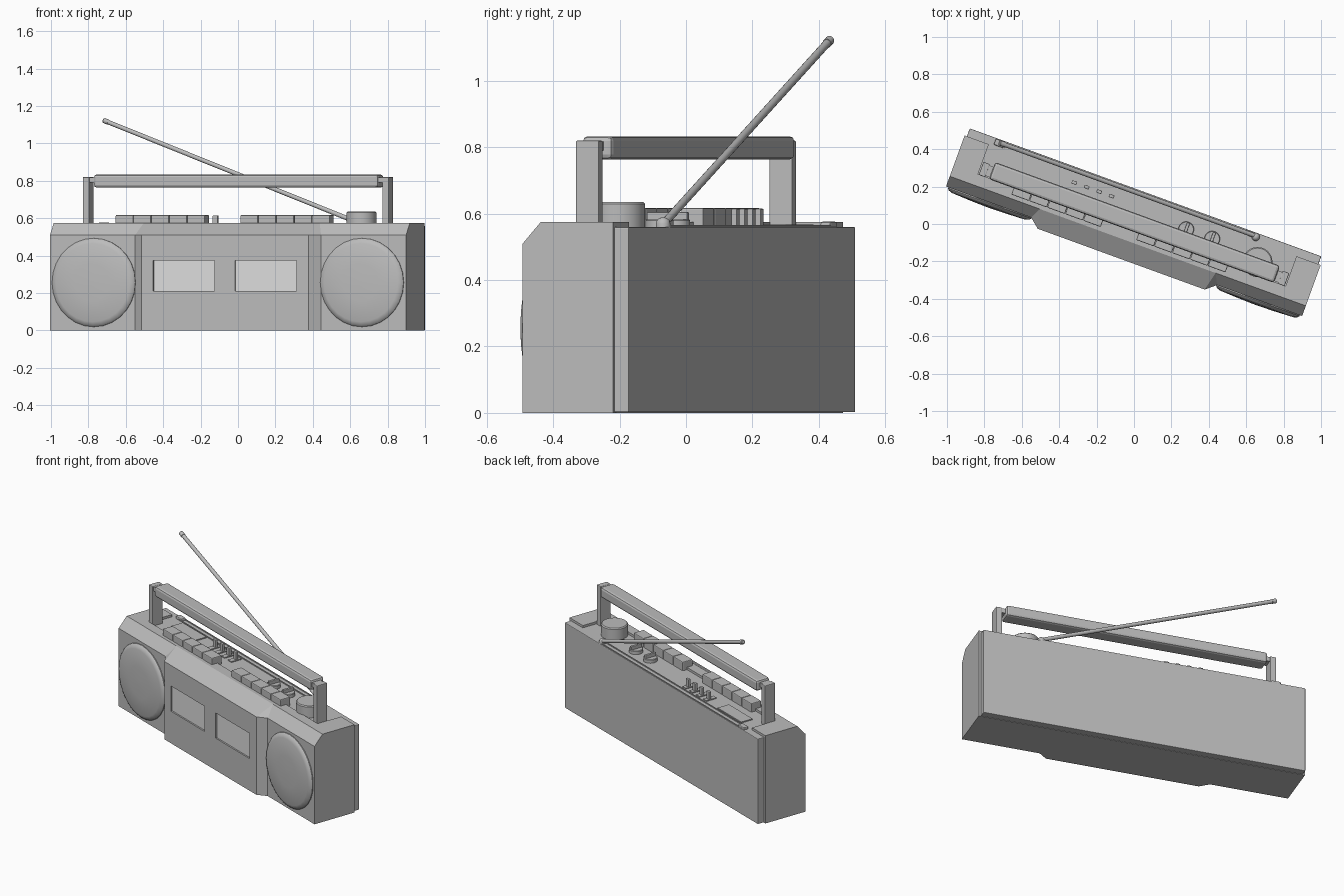
import bpy, bmesh, math
from mathutils import Matrix, Vector

if "Cube" in bpy.data.objects:
    bpy.data.objects.remove(bpy.data.objects["Cube"])

TURN = Matrix.Rotation(math.radians(-20), 4, 'Z')


def material(name, v):
    m = bpy.data.materials.new(name)
    m.diffuse_color = (v, v, v, 1)
    m.use_nodes = True
    m.node_tree.nodes["Principled BSDF"].inputs["Base Color"].default_value = m.diffuse_color
    return m


BODY = material("body_grey", 0.5)
PANE = material("window_light_grey", 0.72)


def finish(name, bm, mat=BODY, bevel=0.0, smooth=False):
    """Turn a bmesh into an object, swung to the model's stance."""
    bmesh.ops.recalc_face_normals(bm, faces=bm.faces)
    bm.transform(TURN)
    me = bpy.data.meshes.new(name)
    bm.to_mesh(me)
    bm.free()
    me.materials.append(mat)
    ob = bpy.data.objects.new(name, me)
    bpy.context.collection.objects.link(ob)
    if bevel:
        b = ob.modifiers.new("bevel", 'BEVEL')
        b.width, b.segments, b.limit_method = bevel, 2, 'ANGLE'
    if smooth:
        bpy.ops.object.select_all(action='DESELECT')
        ob.select_set(True)
        bpy.context.view_layer.objects.active = ob
        bpy.ops.object.shade_smooth_by_angle(angle=math.radians(35))
    return ob


def box(name, x, y, z, mat=BODY, bevel=0.0):
    bm = bmesh.new()
    bmesh.ops.create_cube(bm, size=1)
    for v in bm.verts:
        for i, (a, b) in enumerate((x, y, z)):
            v.co[i] = a if v.co[i] < 0 else b
    return finish(name, bm, mat, bevel)


def extrude_x(name, profile, x0, x1, bevel=0.0):
    """Extrude a (y, z) outline along the width."""
    bm = bmesh.new()
    f = bm.faces.new([bm.verts.new((x0, y, z)) for y, z in profile])
    r = bmesh.ops.extrude_face_region(bm, geom=[f])
    vs = [g for g in r["geom"] if isinstance(g, bmesh.types.BMVert)]
    bmesh.ops.translate(bm, vec=(x1 - x0, 0, 0), verts=vs)
    return finish(name, bm, BODY, bevel)


def lathe(name, profile, place, sides=32):
    """Spin (radius, height) points about z, then place the result."""
    bm = bmesh.new()
    rings = [[bm.verts.new((r * math.cos(2 * math.pi * i / sides),
                            r * math.sin(2 * math.pi * i / sides), h))
              for i in range(sides)] for r, h in profile]
    for a, b in zip(rings, rings[1:]):
        for i in range(sides):
            j = (i + 1) % sides
            bm.faces.new((a[i], a[j], b[j], b[i]))
    bm.faces.new(rings[0])
    bm.faces.new(rings[-1])
    bm.transform(place)
    return finish(name, bm, smooth=True)


# Main housing with sloped front edge and sunken top deck
extrude_x("housing", [(-.155, 0), (-.155, .51), (-.097, .575), (-.035, .575),
                      (-.035, .56), (.135, .56), (.135, 0)], -1.013, 1.013)
box("back_shell", (-1, 1), (.12, .18), (.002, .56), bevel=.004)

# Protruding centre block with two sunken cassette windows
bm = bmesh.new()
for s in (-1, 1):
    for p in ((.535, -.15, 0), (.475, -.2, 0), (.475, -.2, .51),
              (.535, -.15, .51), (.5, -.097, .575), (.475, -.097, 0)):
        bm.verts.new((s * p[0], p[1], p[2]))
hull = bmesh.ops.convex_hull(bm, input=bm.verts)
bmesh.ops.dissolve_limit(bm, angle_limit=.01, verts=bm.verts, edges=bm.edges)
centre = finish("centre_block", bm)
for side, (a, b) in (("left", (-.41, -.06)), ("right", (.055, .405))):
    cut = box(side + "_window_cutter", (a, b), (-.25, -.186), (.21, .375))
    cut.hide_render = True
    cut.hide_viewport = True
    m = centre.modifiers.new("window_" + side, 'BOOLEAN')
    m.operation, m.object, m.solver = 'DIFFERENCE', cut, 'EXACT'
    box(side + "_window", (a, b), (-.19, -.183), (.21, .375), PANE)

# Parts mirrored left and right
for s, side in ((-1, "left"), (1, "right")):
    def span(a, b):
        return tuple(sorted((s * a, s * b)))
    box(side + "_top_pad", span(.875, 1.013), (-.035, .135), (.5, .575))
    place = Matrix.Translation((s * .763, -.15, .256)) @ Matrix.Rotation(math.pi / 2, 4, 'X')
    lathe(side + "_speaker", [(.237, 0), (.237, .01), (.229, .02), (.21, .027),
                              (.1, .032), (.02, .034)], place, 28)
    box(side + "_handle_arm", span(.833, .87), (-.037, .037), (.55, .82), bevel=.004)
    box(side + "_handle_hinge", span(.79, .85), (-.03, .03), (.79, .818))

# Carrying handle bar
box("handle_bar", (-.81, .81), (-.04, .057), (.764, .833), bevel=.014)

# Two rows of push buttons
for start, row in ((-.67, "left"), (.04, "right")):
    for i in range(5):
        x = start + i * .102
        box(f"{row}_button_{i + 1}", (x, x + .1), (-.076, -.004), (.55, .617), bevel=.005)

# Slider switches, each on a low track
for i in range(4):
    x = -.376 + i * .0707
    box(f"slider_track_{i + 1}", (x - .017, x + .017), (.055, .128), (.55, .566))
    box(f"slider_{i + 1}", (x - .014, x + .014), (.09, .108), (.55, .615), bevel=.003)

# Small display plate on the deck
box("display_plate", (-.76, -.515), (.05, .132), (.555, .567))

# Volume dial and two selector knobs with grip ridges
lathe("large_dial", [(.08, 0), (.08, .078), (.074, .084)], Matrix.Translation((.69, .035, .552)))
for i, x in enumerate((.272, .42)):
    lathe(f"selector_{i + 1}", [(.042, 0), (.042, .03), (.039, .033)],
          Matrix.Translation((x, .068, .55)), 24)
    box(f"selector_grip_{i + 1}", (x - .008, x + .008), (.03, .106), (.57, .605), bevel=.003)

# Telescopic aerial with pivot ball, tip and storage rails
base, tip = Vector((.635, .162, .572)), Vector((-.825, .162, 1.124))
rot = (tip - base).to_track_quat('Z', 'Y').to_matrix().to_4x4()
place = Matrix.Translation(base) @ rot
n = (tip - base).length
lathe("aerial", [(.012, 0), (.012, n - .03), (.014, n - .03), (.014, n - .004), (.01, n)], place, 16)
dome = [(.022, 0), (.022, .02), (.019, .03), (.011, .037), (.003, .039)]
lathe("aerial_pivot", dome, Matrix.Translation((.635, .158, .55)), 16)
for y in (.14, .172):
    box("aerial_rail", (-.83, .64), (y, y + .005), (.55, .566))
box("aerial_clip", (-.85, -.79), (.142, .176), (.55, .576), bevel=.006)
